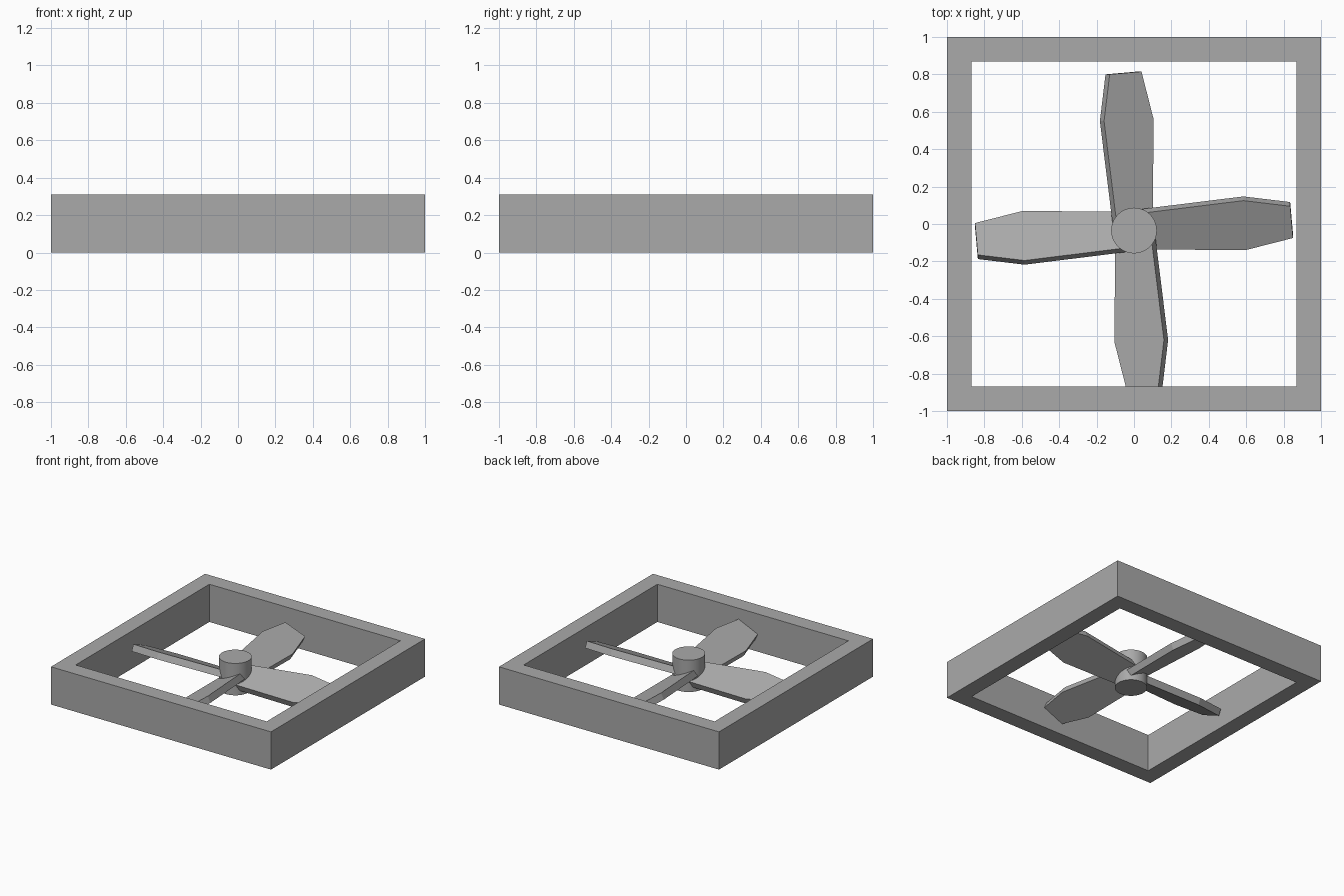
import bpy, bmesh, math
from mathutils import Matrix, Vector

cube = bpy.data.objects.get("Cube")
if cube:
    bpy.data.objects.remove(cube, do_unlink=True)

grey = bpy.data.materials.new("mid_grey")
grey.use_nodes = True
grey.diffuse_color = (0.4, 0.4, 0.4, 1)
grey.node_tree.nodes["Principled BSDF"].inputs["Base Color"].default_value = grey.diffuse_color

HUB = Vector((0, -0.035, 0))
HEIGHT = 0.31


def add_object(name, bm):
    bmesh.ops.recalc_face_normals(bm, faces=bm.faces)
    mesh = bpy.data.meshes.new(name)
    bm.to_mesh(mesh)
    bm.free()
    mesh.materials.append(grey)
    obj = bpy.data.objects.new(name, mesh)
    bpy.context.collection.objects.link(obj)
    return obj


def extrude(bm, faces, offset):
    result = bmesh.ops.extrude_face_region(bm, geom=faces, use_keep_orig=True)
    verts = [v for v in result["geom"] if isinstance(v, bmesh.types.BMVert)]
    bmesh.ops.translate(bm, verts=verts, vec=offset)


# Square duct frame: a flat ring of four mitred faces, raised
bm = bmesh.new()
corners = [(-1, -1), (1, -1), (1, 1), (-1, 1)]
outer = [bm.verts.new((x, y, 0)) for x, y in corners]
inner = [bm.verts.new((x * 0.868, y * 0.868, 0)) for x, y in corners]
ring = []
for i in range(4):
    j = (i + 1) % 4
    ring.append(bm.faces.new((outer[i], outer[j], inner[j], inner[i])))
extrude(bm, ring, (0, 0, HEIGHT))
# merge the mitre joints into plain edges
add_object("square_frame", bm)

# Round hub
bm = bmesh.new()
bmesh.ops.create_cone(bm, cap_ends=True, segments=48, radius1=0.122, radius2=0.122,
                      depth=0.262, matrix=Matrix.Translation(HUB + Vector((0, 0, 0.162))))
hub = add_object("hub", bm)
bpy.context.view_layer.objects.active = hub
hub.select_set(True)
bpy.ops.object.shade_smooth_by_angle(angle=math.radians(30))
hub.select_set(False)

# Four pitched blades: a tapered outline on a sloping plane, thickened downwards
outline = [(-0.09, 0.02), (0.1, 0.02), (0.105, 0.595), (0.04, 0.85), (-0.13, 0.835), (-0.16, 0.585)]
PITCH = math.radians(24)
THICK = 0.055
for i, name in enumerate(("back", "right", "front", "left")):
    bm = bmesh.new()
    top = bm.faces.new([bm.verts.new((x, y, 0.163 - x * math.tan(PITCH))) for x, y in outline])
    extrude(bm, [top], (-THICK * math.sin(PITCH), 0, -THICK * math.cos(PITCH)))
    bmesh.ops.transform(bm, verts=bm.verts,
                        matrix=Matrix.Translation(HUB) @ Matrix.Rotation(i * math.pi / 2, 4, "Z"))
    add_object(name + "_blade", bm)
